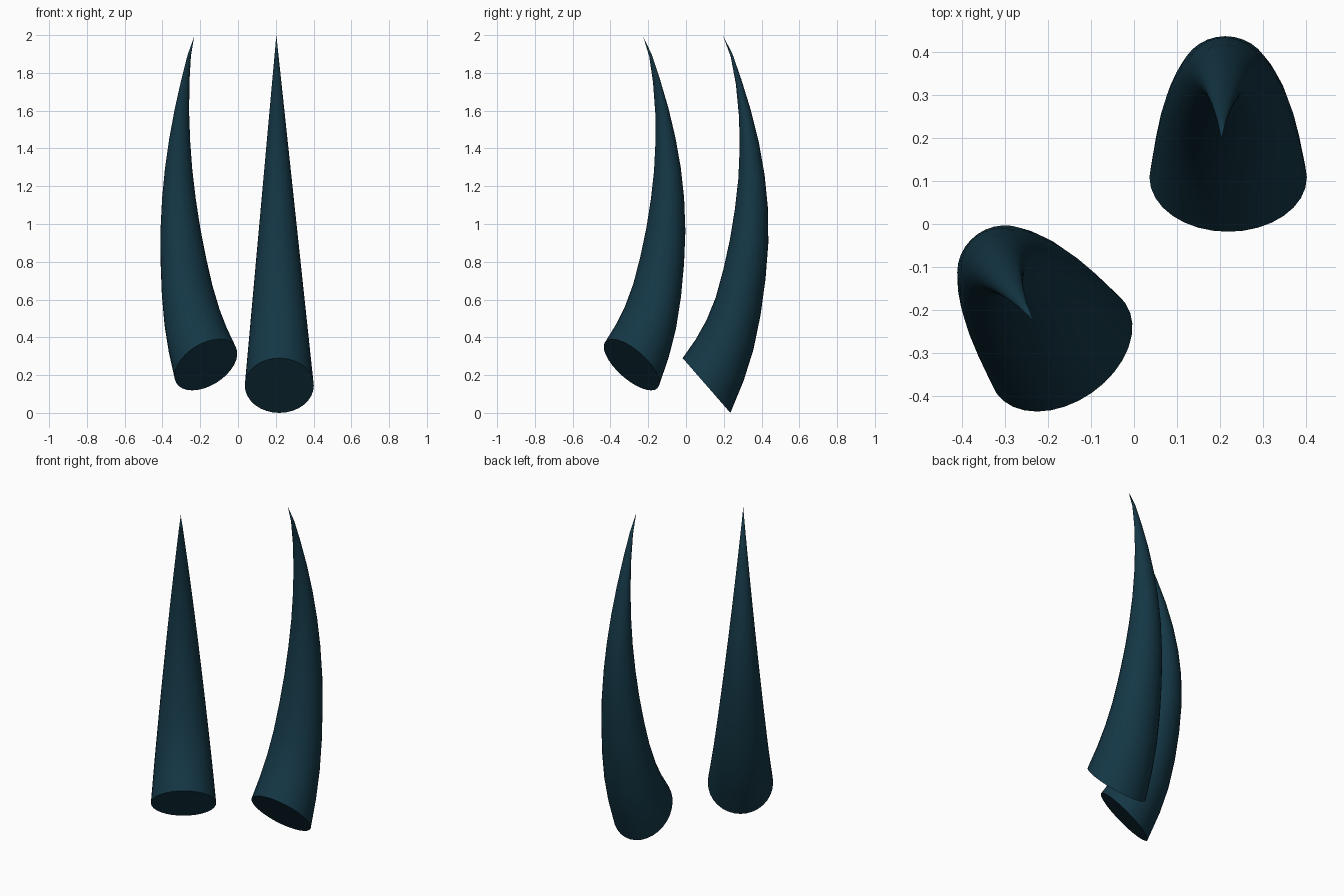
import bpy, bmesh, math
from mathutils import Vector, Matrix

if "Cube" in bpy.data.objects:
    bpy.data.objects.remove(bpy.data.objects["Cube"])

horn_mat = bpy.data.materials.new("dark teal")
horn_mat.diffuse_color = (0.007, 0.038, 0.060, 1)
horn_mat.use_nodes = True
horn_mat.node_tree.nodes["Principled BSDF"].inputs["Base Color"].default_value = horn_mat.diffuse_color

# Side profile of the upright horn: back edge (y, z) and front edge (y, z) of each ring
RINGS = [
    (.235, .000, -.018, .290),
    (.305, .170, .052, .390),
    (.357, .335, .108, .490),
    (.395, .520, .157, .610),
    (.421, .710, .198, .760),
    (.436, .900, .233, .920),
    (.433, 1.090, .259, 1.080),
    (.416, 1.260, .277, 1.240),
    (.386, 1.430, .284, 1.400),
    (.344, 1.600, .281, 1.565),
    (.293, 1.765, .264, 1.740),
    (.246, 1.900, .237, 1.885),
]
TIP = Vector((.203, .195, 2.0))
BASE = Vector((.2186, .1085, .145))
SIDES = 32


def horn(name, location, turn, height_scale):
    bm = bmesh.new()
    loops = []
    for yb, zb, yf, zf in RINGS:
        back, front = Vector((0, yb, zb)), Vector((0, yf, zf))
        centre, half = (back + front) / 2, (back - front) / 2
        width = .0985 * (2 - centre.z)
        centre.x = TIP.x + (BASE.x - TIP.x) * (2 - centre.z) / (2 - BASE.z)
        loop = []
        for i in range(SIDES):
            a = 2 * math.pi * i / SIDES
            p = centre + half * math.sin(a) + Vector((width * math.cos(a), 0, 0))
            loop.append(bm.verts.new(p - BASE))
        loops.append(loop)
    # Skin, pointed tip and flat base
    for low, high in zip(loops, loops[1:]):
        for i in range(SIDES):
            j = (i + 1) % SIDES
            bm.faces.new((low[i], low[j], high[j], high[i]))
    tip = bm.verts.new(TIP - BASE)
    for i in range(SIDES):
        bm.faces.new((loops[-1][i], loops[-1][(i + 1) % SIDES], tip))
    bm.faces.new(list(reversed(loops[0])))
    # Sizing and turning are baked into the mesh
    bm.transform(Matrix.Rotation(turn, 4, 'Z') @ Matrix.Diagonal((1, 1, height_scale, 1)))
    bmesh.ops.recalc_face_normals(bm, faces=bm.faces)
    mesh = bpy.data.meshes.new(name)
    bm.to_mesh(mesh)
    bm.free()
    mesh.materials.append(horn_mat)
    obj = bpy.data.objects.new(name, mesh)
    obj.location = location
    bpy.context.collection.objects.link(obj)
    bpy.ops.object.select_all(action='DESELECT')
    obj.select_set(True)
    bpy.context.view_layer.objects.active = obj
    bpy.ops.object.shade_smooth_by_angle(angle=math.radians(40))


horn("right_horn", BASE, 0, 1)
horn("left_horn", (-.170, -.288, .255), math.radians(35), .936)
